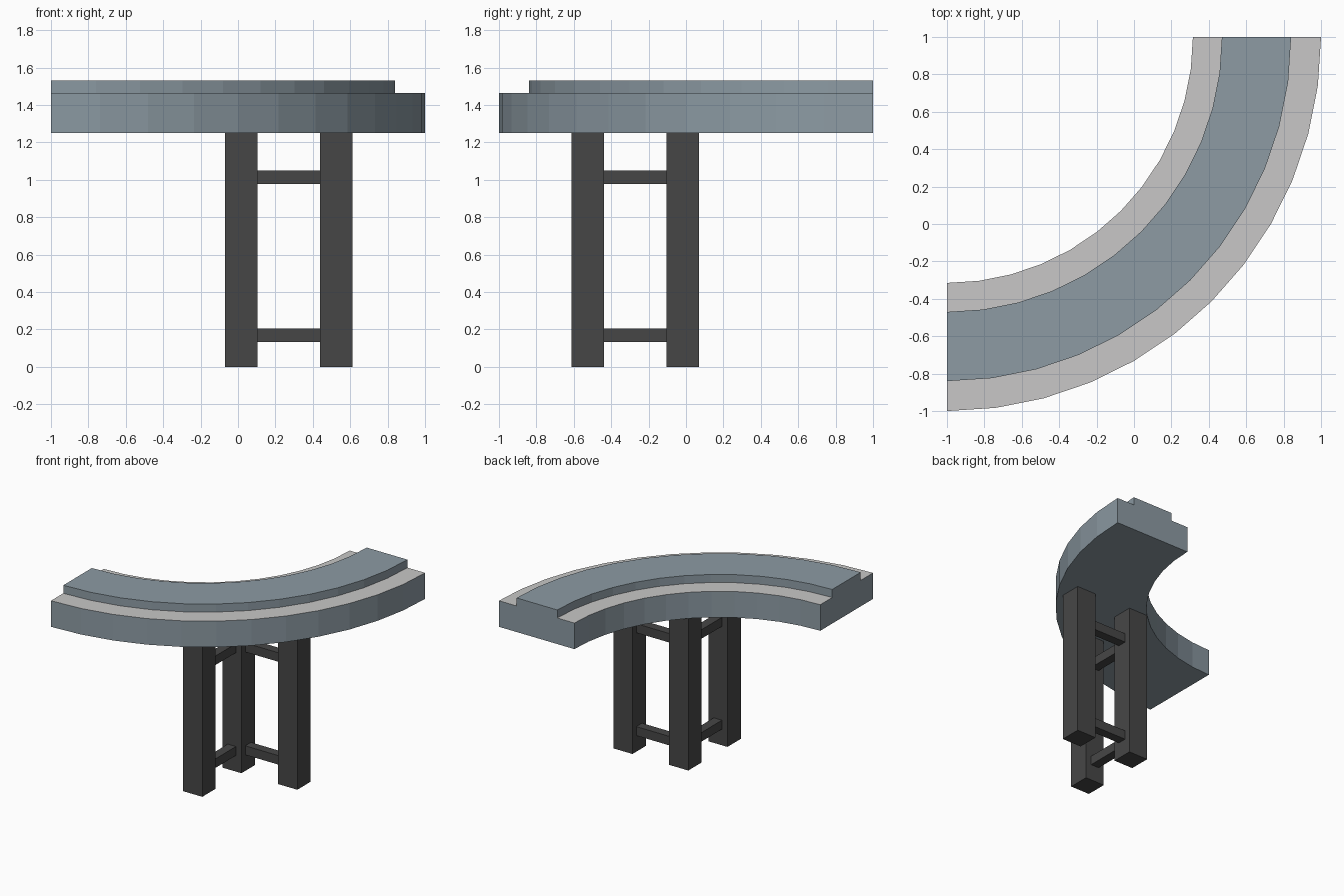
import bpy, bmesh, math
from mathutils import Matrix, Vector

cube = bpy.data.objects.get("Cube")
if cube:
    bpy.data.objects.remove(cube, do_unlink=True)


def material(name, rgb):
    mat = bpy.data.materials.new(name)
    mat.use_nodes = True
    mat.diffuse_color = (*rgb, 1)
    mat.node_tree.nodes["Principled BSDF"].inputs["Base Color"].default_value = (*rgb, 1)
    return mat


blue_grey = material("blue_grey", (0.266, 0.328, 0.371))
light_grey = material("light_grey", (0.58, 0.575, 0.57))
dark_grey = material("dark_grey", (0.062, 0.062, 0.062))


def add_object(name, bm, mats):
    bmesh.ops.recalc_face_normals(bm, faces=bm.faces[:])
    mesh = bpy.data.meshes.new(name)
    bm.to_mesh(mesh)
    bm.free()
    for mat in mats:
        mesh.materials.append(mat)
    obj = bpy.data.objects.new(name, mesh)
    bpy.context.collection.objects.link(obj)
    return obj


def box(name, centre, size):
    bm = bmesh.new()
    bmesh.ops.create_cube(bm, size=1)
    bmesh.ops.transform(bm, matrix=Matrix.Translation(centre) @ Matrix.Diagonal((*size, 1)), verts=bm.verts)
    return add_object(name, bm, [dark_grey])


# Curved conveyor bed: stepped section (radius, height) swept a quarter turn
BOTTOM, LEDGE, TOP = 1.25, 1.464, 1.53
IN, BELT_IN, BELT_OUT, OUT = 1.315, 1.47, 1.84, 2.0
section = [(IN, BOTTOM), (OUT, BOTTOM), (OUT, LEDGE), (BELT_OUT, LEDGE),
           (BELT_OUT, TOP), (BELT_IN, TOP), (BELT_IN, LEDGE), (IN, LEDGE)]
STEPS = 12
bm = bmesh.new()
rings = []
for i in range(STEPS + 1):
    a = math.radians(90) * i / STEPS
    rings.append([bm.verts.new((-1 + r * math.sin(a), 1 - r * math.cos(a), z)) for r, z in section])
for a, b in zip(rings, rings[1:]):
    for j in range(len(section)):
        k = (j + 1) % len(section)
        bm.faces.new((a[j], a[k], b[k], b[j]))
bm.faces.new(rings[0])
bm.faces.new(rings[-1])
# Ledges beside the belt are light grey
for face in bm.faces:
    if all(abs(v.co.z - LEDGE) < 0.001 for v in face.verts):
        face.material_index = 1
add_object("curved_conveyor_bed", bm, [blue_grey, light_grey])

# Three square legs in an L, joined by two rows of cross bars
LEG, BAR = 0.174, 0.074
corner = Vector((0.017, -0.017, 0))
box("leg_corner", corner + Vector((0, 0, BOTTOM / 2)), (LEG, LEG, BOTTOM))
for side, step in (("left", Vector((0.508, 0, 0))), ("front", Vector((0, -0.508, 0)))):
    box("leg_" + side, corner + step + Vector((0, 0, BOTTOM / 2)), (LEG, LEG, BOTTOM))
    span = step.length - LEG
    size = (span, BAR, BAR) if step.x else (BAR, span, BAR)
    for level, z in (("lower", 0.169), ("upper", 1.014)):
        box(f"{level}_bar_{side}", corner + step / 2 + Vector((0, 0, z)), size)
